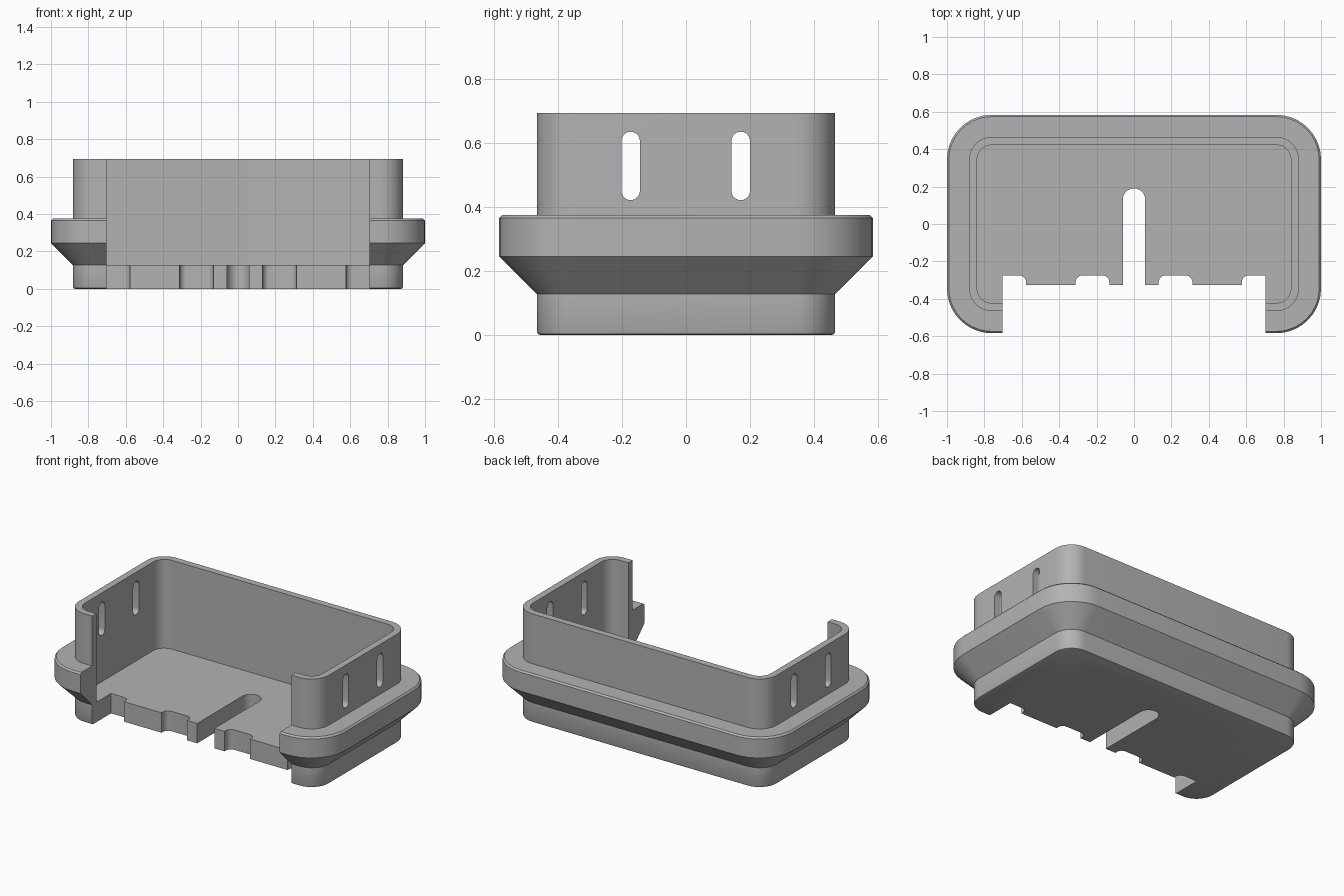
import bpy
import bmesh
from math import sin, cos, radians
from mathutils import Matrix, Vector

if "Cube" in bpy.data.objects:
    bpy.data.objects.remove(bpy.data.objects["Cube"], do_unlink=True)

grey = bpy.data.materials.new("plain grey")
grey.use_nodes = True
grey.diffuse_color = (0.45, 0.45, 0.45, 1)
grey.node_tree.nodes["Principled BSDF"].inputs["Base Color"].default_value = grey.diffuse_color


def arc(cx, cy, r, start, end, steps=10):
    angles = [radians(start + (end - start) * i / steps) for i in range(steps + 1)]
    return [(cx + r * cos(a), cy + r * sin(a)) for a in angles]


def rounded_rect(hx, hy, r):
    corners = [(1, 1, 0), (-1, 1, 90), (-1, -1, 180), (1, -1, 270)]
    return [p for sx, sy, a in corners
            for p in arc(sx * (hx - r), sy * (hy - r), r, a, a + 90)]


def make_object(name, bm):
    bmesh.ops.recalc_face_normals(bm, faces=bm.faces)
    mesh = bpy.data.meshes.new(name)
    bm.to_mesh(mesh)
    bm.free()
    obj = bpy.data.objects.new(name, mesh)
    mesh.materials.append(grey)
    bpy.context.collection.objects.link(obj)
    return obj


def loft(name, rings):
    """Skin equal-length rings of 3D points and cap both ends."""
    bm = bmesh.new()
    loops = [[bm.verts.new(p) for p in ring] for ring in rings]
    for a, b in zip(loops, loops[1:]):
        for i in range(len(a)):
            j = (i + 1) % len(a)
            bm.faces.new((a[i], a[j], b[j], b[i]))
    bm.faces.new(loops[0])
    bm.faces.new(loops[-1])
    return make_object(name, bm)


def prism(name, outline, low, high, matrix=Matrix()):
    return loft(name, [[matrix @ Vector((x, y, h)) for x, y in outline]
                       for h in (low, high)])


# Tray: outward offset from the body outline and height, outside then inside
profile = [(-0.01, 0), (-0.003, 0.003), (0, 0.01), (0, 0.127), (0.118, 0.245),
           (0.118, 0.365), (0.108, 0.375), (0, 0.375), (0, 0.693),
           (-0.043, 0.693), (-0.043, 0.127)]
tray = loft("flanged_tray", [
    [(x, y, z) for x, y in rounded_rect(0.882 + d, 0.466 + d, 0.122 + d)]
    for d, z in profile])

# Front opening with a floor slot and rounded notches
r = 0.035
half = (arc(0, 0.13, 0.06, 90, 0)
        + [(0.06, -0.325), (0.132, -0.325)]
        + arc(0.132 + r, -0.275 - r, r, 180, 90, 6)
        + arc(0.312 - r, -0.275 - r, r, 90, 0, 6)
        + [(0.312, -0.325), (0.577, -0.325)]
        + arc(0.577 + r, -0.275 - r, r, 180, 90, 6)
        + [(0.703, -0.275), (0.703, -0.8)])
outline = half + [(-x, y) for x, y in reversed(half[1:])]
cutters = [prism("front_opening_cutter", outline, -0.2, 1)]

# Upright slots through both side walls
side_turn = Matrix(((0, 0, 1, 0), (1, 0, 0, 0), (0, 1, 0, 0), (0, 0, 0, 1)))
for y in (-0.173, 0.171):
    slot = arc(y, 0.606, 0.029, 0, 180) + arc(y, 0.45, 0.029, 180, 360)
    cutters.append(prism("side_slot_cutter", slot, -1.2, 1.2, side_turn))

bpy.ops.object.select_all(action="DESELECT")
bpy.context.view_layer.objects.active = tray
tray.select_set(True)
for cutter in cutters:
    cutter.hide_render = True
    mod = tray.modifiers.new("cut", "BOOLEAN")
    mod.operation = "DIFFERENCE"
    mod.solver = "EXACT"
    mod.object = cutter
    bpy.ops.object.modifier_apply(modifier=mod.name)
    bpy.data.objects.remove(cutter, do_unlink=True)

bpy.ops.object.shade_smooth_by_angle(angle=radians(30))
